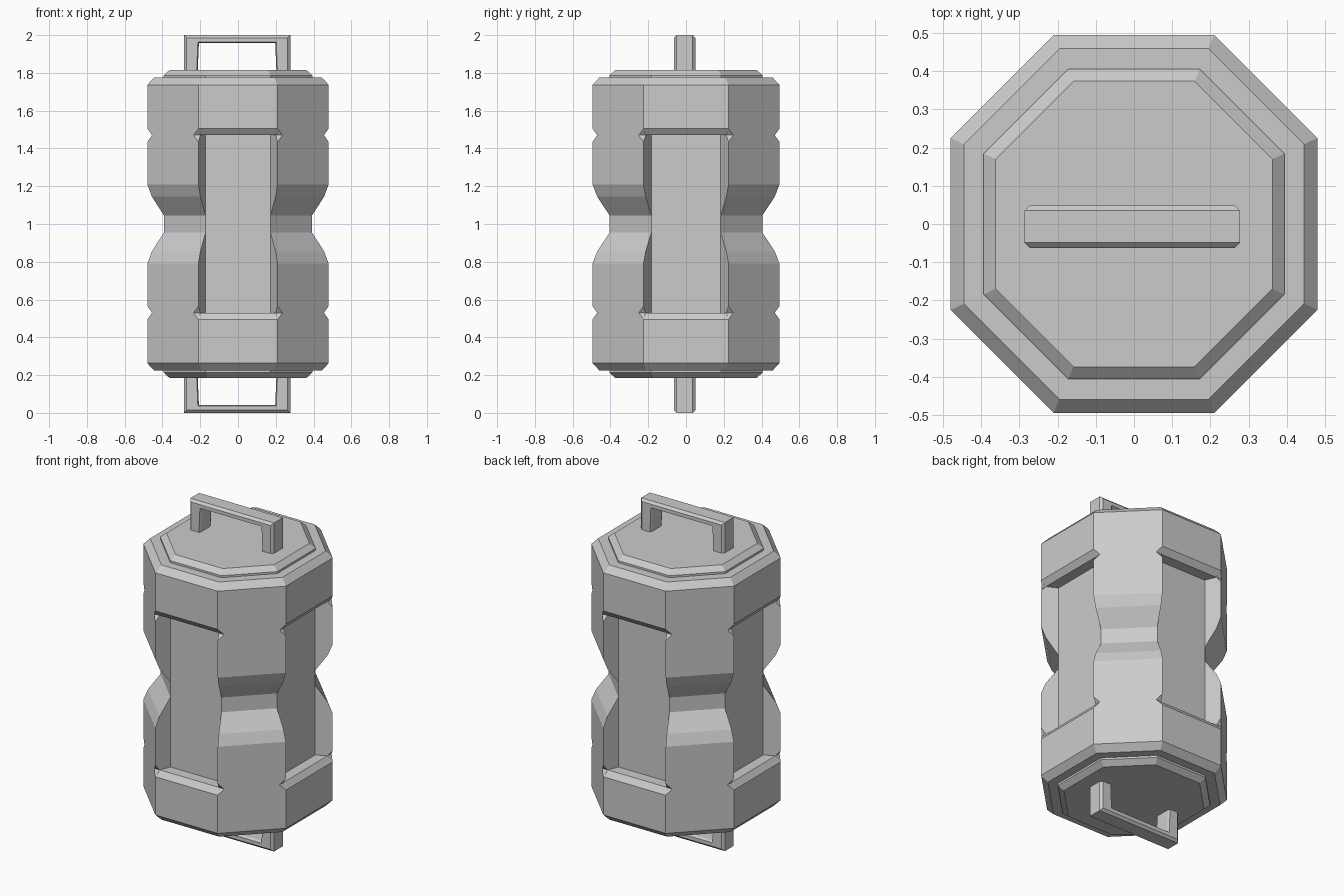
import bpy, bmesh

if "Cube" in bpy.data.objects:
    bpy.data.objects.remove(bpy.data.objects["Cube"])

HX, HY = 0.48, 0.495      # half widths of the octagon
AX, AY = 0.21, 0.225      # half lengths of its straight sides


def finish(name, bm):
    bmesh.ops.remove_doubles(bm, verts=bm.verts, dist=1e-5)
    bmesh.ops.dissolve_degenerate(bm, edges=bm.edges, dist=1e-5)
    bmesh.ops.recalc_face_normals(bm, faces=bm.faces)
    me = bpy.data.meshes.new(name)
    bm.to_mesh(me)
    bm.free()
    ob = bpy.data.objects.new(name, me)
    bpy.context.collection.objects.link(ob)


def loft(name, rings):
    """Skin a list of equal-sized point rings and cap both ends."""
    bm = bmesh.new()
    vr = [[bm.verts.new(p) for p in r] for r in rings]
    n = len(vr[0])
    for a, b in zip(vr, vr[1:]):
        for i in range(n):
            j = (i + 1) % n
            bm.faces.new((a[i], a[j], b[j], b[i]))
    bm.faces.new(vr[0])
    bm.faces.new(vr[-1])
    finish(name, bm)


def octagon(s, z):
    pts = [(HX, -AY), (HX, AY), (AX, HY), (-AX, HY),
           (-HX, AY), (-HX, -AY), (-AX, -HY), (AX, -HY)]
    return [(x * s, y * s, z) for x, y in pts]


# inner core, visible as the recessed panels
loft("core", [octagon(0.815, 0.4), octagon(0.815, 1.6)])

# end collars and stepped caps
for end, flip in (("top", False), ("bottom", True)):
    fz = (lambda z: 2 - z) if flip else (lambda z: z)
    loft(end + "_collar", [octagon(s, fz(z)) for s, z in
         [(0.946, 1.47), (1, 1.505), (1, 1.737), (0.927, 1.775)]])
    loft(end + "_cap", [octagon(s, fz(z)) for s, z in
         [(0.82, 1.76), (0.82, 1.787), (0.755, 1.815)]])

# diagonal lobes with pinched waist and edge notches: (z, scale, notch)
half = [(1.045, 0.817, 0), (1.145, 0.95, 0), (1.21, 1, 0),
        (1.435, 1, 0), (1.47, 1, 0.025), (1.505, 1, 0)]
profile = [(2 - z, s, n) for z, s, n in reversed(half)] + half


def lobe_ring(z, s, n, sx, sy):
    k = 0.7
    ax, ay, hx, hy = AX * s, AY * s, HX * s, HY * s
    pts = [(HX * k, AY * k), (hx - n, ay * (1 - n / hx)), (hx - n, ay + n),
           (ax + n, hy - n), (ax * (1 - n / hy), hy - n), (AX * k, HY * k)]
    return [(x * sx, y * sy, z) for x, y in pts]


for side, sy in (("front", -1), ("back", 1)):
    for lr, sx in (("left", -1), ("right", 1)):
        loft(f"{side}_{lr}_lobe", [lobe_ring(*p, sx, sy) for p in profile])


# U-shaped handles with chamfered rims
def handle(name, flip):
    bm = bmesh.new()
    cx, base = -0.005, 1.79
    layers = []
    for y, c in ((-0.063, 0.014), (-0.049, 0), (0.035, 0), (0.049, 0.014)):
        o, t = 0.282 - c, 2 - c
        i0, i1, u = 0.209 + c * 0.4, 0.202 + c * 0.4, 1.957 + c * 0.5
        pts = [(-o, base), (-o, t), (o, t), (o, base),
               (i0, base), (i1, u), (-i1, u), (-i0, base)]
        layers.append([bm.verts.new((cx + x, y, 2 - z if flip else z))
                       for x, z in pts])
    for a, b in zip(layers, layers[1:]):
        for i in range(8):
            j = (i + 1) % 8
            bm.faces.new((a[i], a[j], b[j], b[i]))
    for v in (layers[0], layers[-1]):
        for q in ((0, 1, 6, 7), (1, 2, 5, 6), (2, 3, 4, 5)):
            bm.faces.new([v[i] for i in q])
    finish(name, bm)


handle("top_handle", False)
handle("bottom_handle", True)
